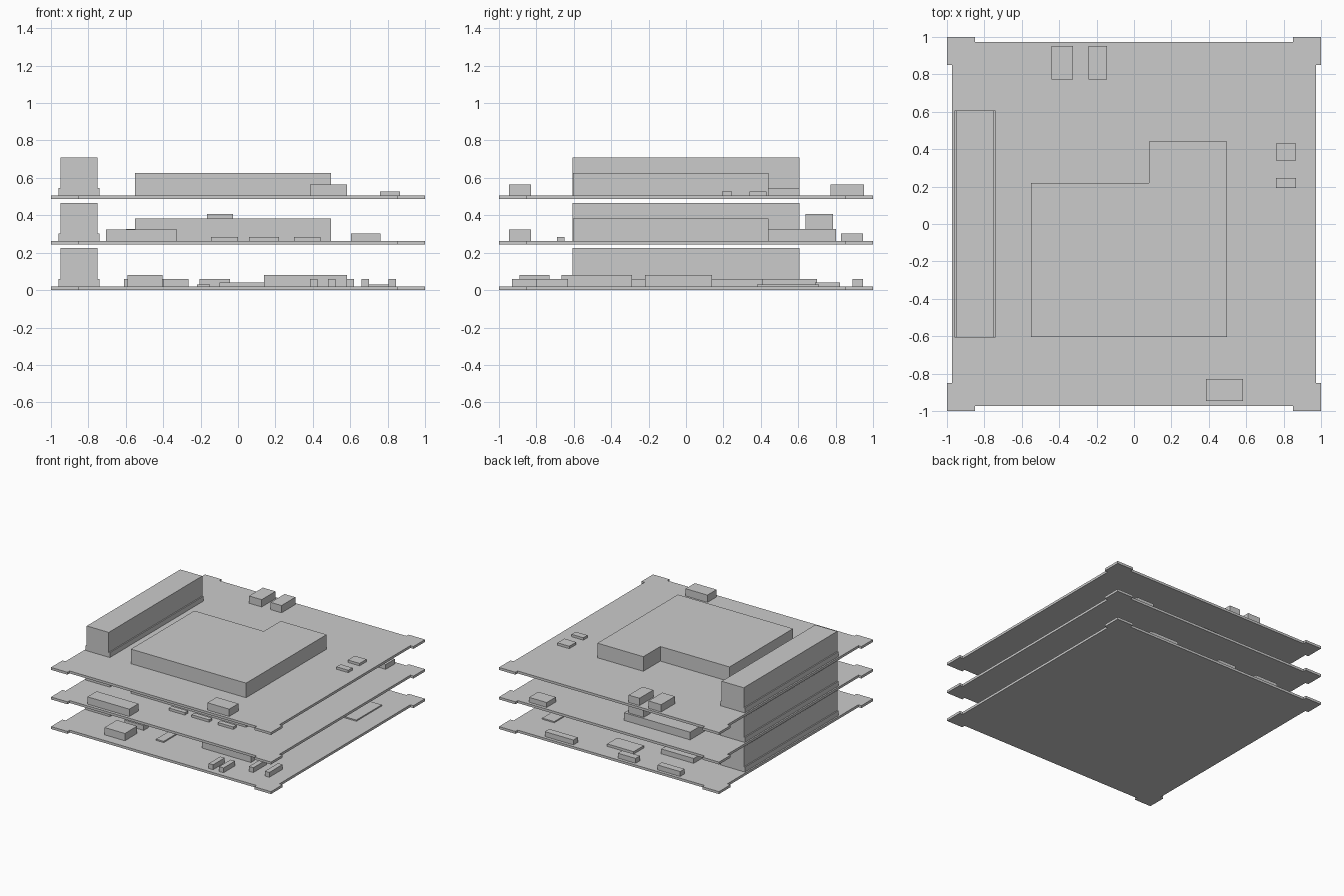
import bpy, bmesh

if "Cube" in bpy.data.objects:
    bpy.data.objects.remove(bpy.data.objects["Cube"])


def prism(name, pts, z0, z1):
    """Flat-sided solid from a plan outline."""
    bm = bmesh.new()
    f = bm.faces.new([bm.verts.new((x, y, z0)) for x, y in pts])
    ext = bmesh.ops.extrude_face_region(bm, geom=[f])
    for v in ext["geom"]:
        if isinstance(v, bmesh.types.BMVert):
            v.co.z = z1
    bmesh.ops.recalc_face_normals(bm, faces=bm.faces)
    me = bpy.data.meshes.new(name)
    bm.to_mesh(me)
    bm.free()
    ob = bpy.data.objects.new(name, me)
    bpy.context.collection.objects.link(ob)
    return ob


def box(name, x0, x1, y0, y1, z0, z1):
    return prism(name, [(x0, y0), (x1, y0), (x1, y1), (x0, y1)], z0, z1)


# Board outline: square corner tabs, slightly inset edges
A, E, T = 1.0, 0.972, 0.85
corner = [(A, T), (A, A), (T, A), (T, E)]
first = [(E, T)] + corner
outline = []
for i in range(4):
    for x, y in first:
        for _ in range(i):
            x, y = -y, x
        outline.append((x, y))

STEP, THICK = 0.243, 0.02
L_PLAN = [(-.55, -.605), (.497, -.605), (.497, .44), (.08, .44), (.08, .22), (-.55, .22)]

# Stacked boards, each with a stepped bus connector
for n, level in enumerate(("bottom", "middle", "top")):
    z = n * STEP
    t = z + THICK
    prism(level + "_board", outline, z, t)
    box(level + "_connector_base", -.96, -.74, -.607, .607, t, t + .04)
    box(level + "_connector_body", -.95, -.75, -.607, .607, t + .04, t + .204)
    if n:
        prism(level + "_module", L_PLAN, t, t + .12)

# Loose components: x0, x1, y0, y1, height above the board
top_parts = [
    ("front_block", .385, .583, -.947, -.828, .06),
    ("back_block_a", -.44, -.325, .772, .951, .06),
    ("back_block_b", -.243, -.145, .772, .951, .06),
    ("side_chip_a", .76, .867, .34, .43, .02),
    ("side_chip_b", .76, .867, .193, .247, .02),
]
middle_parts = [
    ("front_header", -.705, -.325, -.947, -.828, .06),
    ("card_socket", -.6, 0, .25, .803, .063),
    ("socket_block", -.167, -.027, .64, .787, .143),
    ("back_block", .603, .763, .828, .947, .04),
    ("small_chip_a", -.145, 0, -.69, -.65, .02),
    ("small_chip_b", .06, .22, -.69, -.65, .02),
    ("small_chip_c", .3, .44, -.69, -.65, .02),
]
bottom_parts = [
    ("front_block", -.59, -.405, -.89, -.73, .06),
    ("left_block", -.57, -.395, -.66, -.6, .04),
    ("thin_chip", -.22, -.15, -.75, -.57, .01),
    ("large_chip_front", .14, .583, -.665, -.29, .06),
    ("large_chip_mid", .2, .56, -.22, .14, .06),
    ("small_block", .3, .4, -.3, -.22, .04),
    ("pin_block_a", .385, .425, -.93, -.78, .04),
    ("pin_block_b", .48, .52, -.93, -.78, .04),
    ("pin_block_c", .66, .7, -.8, -.63, .04),
    ("pin_block_d", .805, .845, -.8, -.63, .04),
    ("side_chip", .7, .81, .38, .71, .01),
    ("back_chip", -.1, .14, .69, .823, .02),
    ("square_chip", -.56, -.265, .41, .7, .04),
    ("back_header_a", .36, .62, .89, .947, .04),
    ("back_header_b", -.205, -.043, .89, .947, .04),
    ("back_header_c", -.61, -.405, .89, .947, .04),
]
for n, (level, parts) in enumerate((("bottom", bottom_parts), ("middle", middle_parts), ("top", top_parts))):
    t = n * STEP + THICK
    for name, x0, x1, y0, y1, h in parts:
        box(level + "_" + name, x0, x1, y0, y1, t, t + h)
